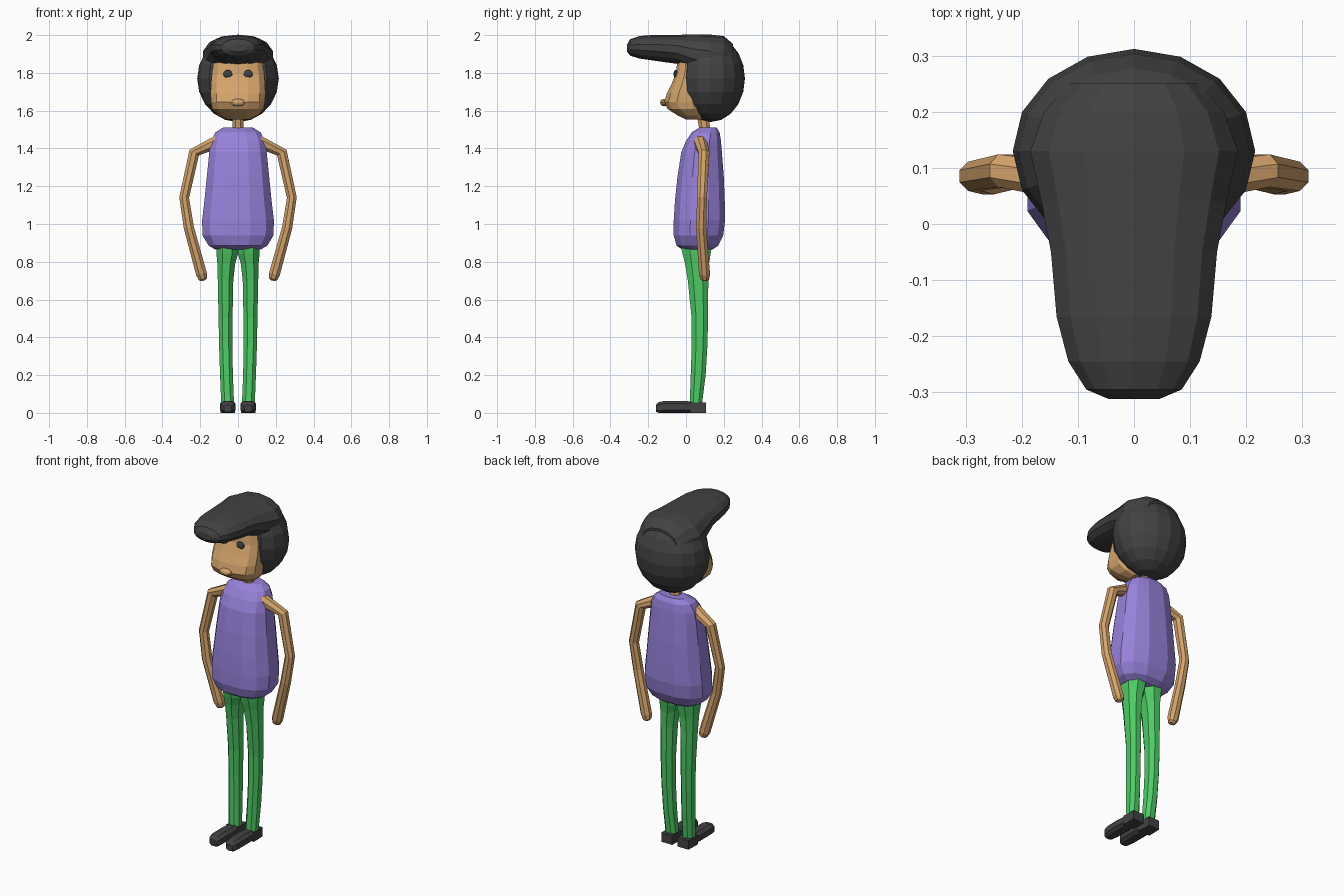
import bpy, bmesh, math
from mathutils import Vector

if "Cube" in bpy.data.objects:
    bpy.data.objects.remove(bpy.data.objects["Cube"])


def material(name, rgb):
    m = bpy.data.materials.new(name)
    m.diffuse_color = (*rgb, 1)
    m.use_nodes = True
    m.node_tree.nodes["Principled BSDF"].inputs["Base Color"].default_value = m.diffuse_color
    return m


SKIN = material("tan skin", (0.66, 0.37, 0.15))
PURPLE = material("purple shirt", (0.31, 0.22, 0.70))
GREEN = material("green trousers", (0.075, 0.60, 0.13))
DARK = material("charcoal", (0.055, 0.055, 0.055))


def finish(name, bm, mat, mirror=False):
    bmesh.ops.recalc_face_normals(bm, faces=bm.faces)
    mesh = bpy.data.meshes.new(name)
    bm.to_mesh(mesh)
    bm.free()
    mesh.materials.append(mat)
    ob = bpy.data.objects.new(name, mesh)
    bpy.context.collection.objects.link(ob)
    if mirror:
        mod = ob.modifiers.new("mirror", 'MIRROR')
        mod.use_mirror_merge = False
    return ob


def outline(n, power=1.0):
    """Rounded unit outline with flat sides, filling -1..1."""
    pts = []
    for i in range(n):
        a = 2 * math.pi * (i + 0.5) / n
        c, s = math.cos(a), math.sin(a)
        pts.append((math.copysign(abs(c) ** power, c), math.copysign(abs(s) ** power, s)))
    big = max(abs(p[0]) for p in pts)
    return [(u / big, v / big) for u, v in pts]


def loft(name, rings, mat, mirror=False):
    bm = bmesh.new()
    loops = [[bm.verts.new(p) for p in r] for r in rings]
    n = len(loops[0])
    for a, b in zip(loops, loops[1:]):
        for i in range(n):
            j = (i + 1) % n
            bm.faces.new((a[i], a[j], b[j], b[i]))
    bm.faces.new(loops[0])
    bm.faces.new(loops[-1])
    return finish(name, bm, mat, mirror)


def upright(name, sections, mat, n=12, power=0.8, mirror=False):
    """Sections: z, centre x, half width, front y, back y."""
    rings = [[Vector((cx + u * hw, (y0 + y1) / 2 + v * (y1 - y0) / 2, z))
              for u, v in outline(n, power)] for z, cx, hw, y0, y1 in sections]
    return loft(name, rings, mat, mirror)


def lengthwise(name, sections, mat, cx=0, n=12, power=0.8, mirror=False):
    """Sections: y, half width, low z, high z."""
    rings = [[Vector((cx + u * hw, y, (z0 + z1) / 2 + v * (z1 - z0) / 2))
              for u, v in outline(n, power)] for y, hw, z0, z1 in sections]
    return loft(name, rings, mat, mirror)


def ball(name, centre, radii, mat, seg=16, rings=10, front=None, mirror=False):
    bm = bmesh.new()
    bmesh.ops.create_uvsphere(bm, u_segments=seg, v_segments=rings, radius=1)
    for v in bm.verts:
        v.co = Vector([c + r * k for c, r, k in zip(centre, radii, v.co)])
        if front is not None:
            v.co.y = max(v.co.y, front)
    return finish(name, bm, mat, mirror)


# Shirt
upright("shirt", [
    (0.865, 0, 0.12, -0.02, 0.14), (0.885, 0, 0.155, -0.05, 0.17),
    (0.94, 0, 0.188, -0.065, 0.197), (1.02, 0, 0.19, -0.065, 0.207),
    (1.13, 0, 0.177, -0.058, 0.205), (1.25, 0, 0.165, -0.045, 0.2),
    (1.38, 0, 0.152, -0.025, 0.19), (1.44, 0, 0.142, 0.0, 0.185),
    (1.485, 0, 0.12, 0.03, 0.178), (1.51, 0, 0.08, 0.07, 0.162)], PURPLE)

# Trousers
upright("trouser_legs", [
    (0.90, 0.057, 0.058, -0.03, 0.14), (0.84, 0.057, 0.057, -0.018, 0.13),
    (0.79, 0.062, 0.047, -0.005, 0.122), (0.70, 0.066, 0.041, 0.01, 0.118),
    (0.50, 0.066, 0.037, 0.03, 0.117), (0.35, 0.065, 0.035, 0.03, 0.113),
    (0.20, 0.061, 0.034, 0.025, 0.104), (0.05, 0.055, 0.034, 0.02, 0.085)],
    GREEN, n=8, power=0.9, mirror=True)

# Shoes with heel blocks
lengthwise("shoes", [
    (-0.16, 0.02, 0.006, 0.042), (-0.145, 0.033, 0, 0.057), (-0.11, 0.04, 0, 0.064),
    (-0.02, 0.041, 0, 0.064), (0.035, 0.037, 0, 0.06)],
    DARK, cx=0.054, n=8, power=0.7, mirror=True)
lengthwise("heels", [(0.02, 0.038, 0, 0.055), (0.105, 0.036, 0, 0.055)],
           DARK, cx=0.054, n=4, mirror=True)

# Arms: tube swept along a bent path, with rounded end
path = [(0.11, 0.075, 1.435, 0.034), (0.232, 0.095, 1.378, 0.029),
        (0.285, 0.085, 1.14, 0.026), (0.26, 0.08, 0.98, 0.027),
        (0.193, 0.098, 0.735, 0.029), (0.185, 0.1, 0.708, 0.022),
        (0.183, 0.1, 0.70, 0.010)]
pts = [Vector(p[:3]) for p in path]
arm_rings = []
for i, p in enumerate(pts):
    t = pts[min(i + 1, len(pts) - 1)] - pts[max(i - 1, 0)]
    side = t.cross(Vector((0, 1, 0))).normalized()
    r = path[i][3]
    arm_rings.append([p + side * u * r + Vector((0, v * r, 0)) for u, v in outline(8)])
loft("arms", arm_rings, SKIN, mirror=True)

# Neck and face
upright("neck", [(1.47, 0, 0.03, 0.075, 0.135), (1.62, 0, 0.03, 0.05, 0.11)],
        SKIN, n=8, power=1)
upright("face", [
    (1.553, 0, 0.06, 0.0, 0.10), (1.575, 0, 0.105, -0.045, 0.10),
    (1.61, 0, 0.136, -0.098, 0.10), (1.645, 0, 0.143, -0.115, 0.10),
    (1.69, 0, 0.145, -0.102, 0.10), (1.74, 0, 0.143, -0.077, 0.10),
    (1.80, 0, 0.138, -0.053, 0.10), (1.87, 0, 0.125, -0.045, 0.10)],
    SKIN, n=12, power=0.75)
ball("mouth", (0, -0.115, 1.643), (0.042, 0.022, 0.02), SKIN, 10, 6)
ball("eyes", (0.054, -0.054, 1.794), (0.026, 0.012, 0.022), DARK, 10, 6, mirror=True)

# Hair: round back, and a long quiff over the brow
ball("back_hair", (0, 0.13, 1.77), (0.216, 0.182, 0.23), DARK, 16, 10, front=0.0)
lengthwise("quiff", [
    (-0.312, 0.045, 1.912, 1.95), (-0.295, 0.085, 1.892, 1.978),
    (-0.245, 0.117, 1.877, 1.994), (-0.165, 0.138, 1.866, 2.0),
    (-0.05, 0.148, 1.85, 2.0), (0.04, 0.165, 1.80, 2.0),
    (0.13, 0.185, 1.77, 2.0), (0.2, 0.16, 1.76, 1.992),
    (0.25, 0.115, 1.77, 1.95)], DARK, n=14, power=0.9)
